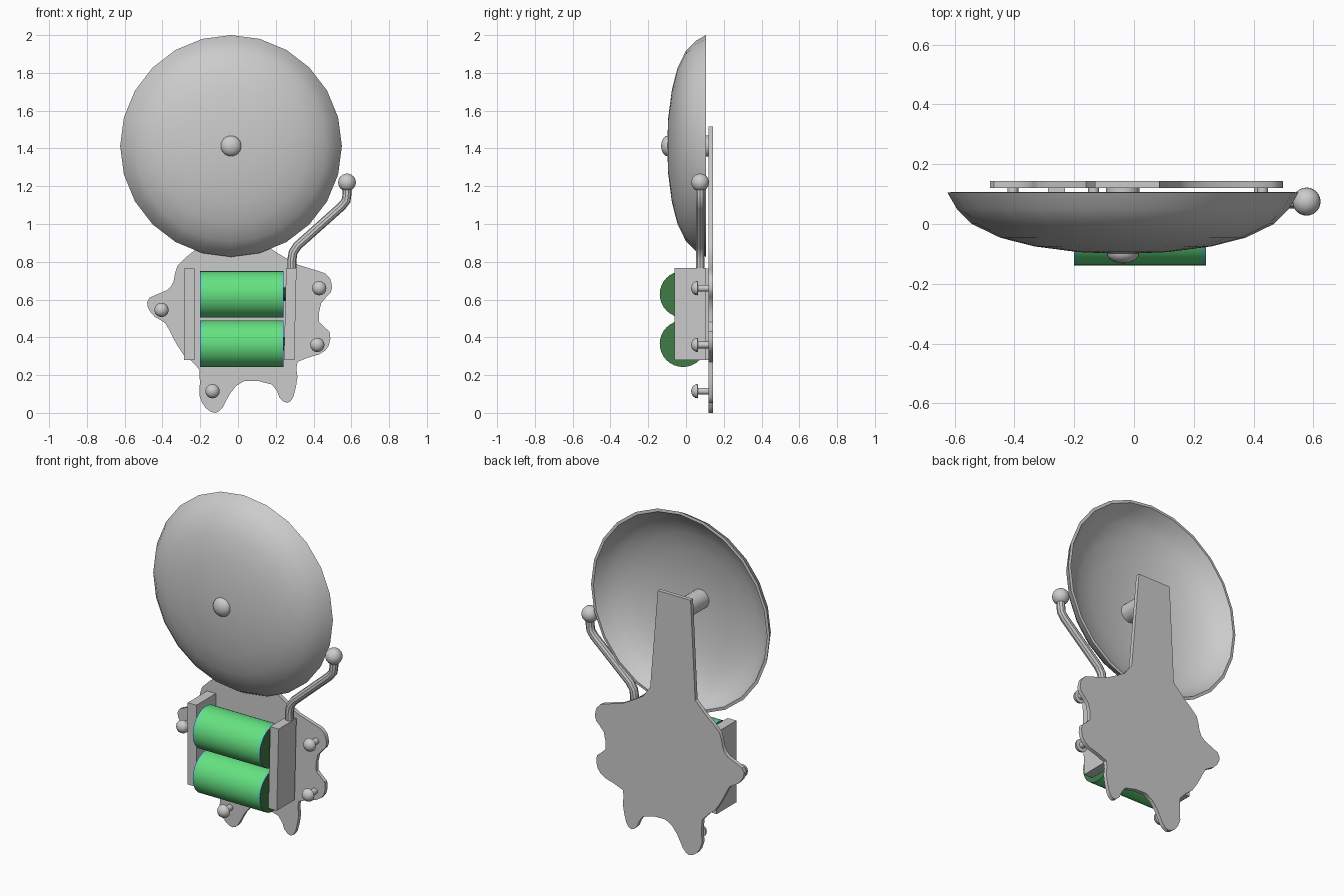
import bpy, bmesh, math
from mathutils import Vector

if "Cube" in bpy.data.objects:
    bpy.data.objects.remove(bpy.data.objects["Cube"])


def material(name, rgb):
    m = bpy.data.materials.new(name)
    m.diffuse_color = (*rgb, 1)
    m.use_nodes = True
    m.node_tree.nodes["Principled BSDF"].inputs["Base Color"].default_value = m.diffuse_color
    return m


green = material("green", (0.13, 0.76, 0.22))
teal = material("teal", (0.12, 0.66, 0.47))
dark_green = material("dark_green", (0.05, 0.2, 0.06))
black = material("black", (0.02, 0.05, 0.02))


def finish(name, bm, mats=()):
    bmesh.ops.recalc_face_normals(bm, faces=bm.faces)
    me = bpy.data.meshes.new(name)
    bm.to_mesh(me)
    bm.free()
    for m in mats:
        me.materials.append(m)
    ob = bpy.data.objects.new(name, me)
    bpy.context.collection.objects.link(ob)
    return ob


def lathe(name, profile, a, b, axis="Y", sides=24, mats=(), slots=None):
    """Turn (radius, position along axis) points; a, b are the two cross coordinates."""
    bm = bmesh.new()

    def point(r, h, t):
        u, v = a + r * math.cos(t), b + r * math.sin(t)
        return bm.verts.new((u, h, v) if axis == "Y" else (h, u, v))

    rings = []
    for r, h in profile:
        n = 1 if r == 0 else sides
        rings.append([point(r, h, math.tau * i / sides) for i in range(n)])
    for k, (p, q) in enumerate(zip(rings, rings[1:])):
        for i in range(sides):
            j = (i + 1) % sides
            vs = [p[i % len(p)], p[j % len(p)], q[j % len(q)], q[i % len(q)]]
            f = bm.faces.new(list(dict.fromkeys(vs)))
            f.material_index = slots[k] if slots else 0
    return finish(name, bm, mats)


def prism(name, pts, y0, y1):
    """Extrude an outline in the x-z plane from y0 to y1."""
    bm = bmesh.new()
    f = bm.faces.new([bm.verts.new((x, y0, z)) for x, z in pts])
    new = bmesh.ops.extrude_face_region(bm, geom=[f])["geom"]
    bmesh.ops.translate(bm, vec=(0, y1 - y0, 0),
                        verts=[v for v in new if isinstance(v, bmesh.types.BMVert)])
    return finish(name, bm)


def dome(r, tip, base, steps=5):
    """Profile of a rounded head from its tip to its full radius."""
    return [(r * math.sin(t) if i else 0, base + (tip - base) * math.cos(t))
            for i, t in ((i, i * math.pi / 2 / steps) for i in range(steps + 1))]


# Bell: thin shallow dish with an open back
BX, BZ = -0.037, 1.413
outer = [(0, -0.1), (0.15, -0.094), (0.295, -0.075), (0.41, -0.046),
         (0.505, 0.0), (0.555, 0.05), (0.587, 0.105)]
inner = [(0.57, 0.107), (0.54, 0.058), (0.492, 0.012), (0.402, -0.031),
         (0.29, -0.06), (0.148, -0.079), (0, -0.085)]
lathe("bell", outer + inner, BX, BZ)
lathe("bell_cap", dome(0.055, -0.132, -0.095) + [(0.055, -0.085), (0, -0.085)], BX, BZ)
lathe("bell_post", [(0, -0.09), (0.056, -0.09), (0.056, 0.125), (0, 0.125)], BX, BZ)

# Back plate: lobed outline, rounded by one subdivision, plus a tapered strap
lobes = [Vector(p) for p in [
    (-.23, .86), (-.32, .78), (-.34, .70), (-.375, .65), (-.468, .61), (-.478, .56),
    (-.44, .508), (-.385, .475), (-.345, .40), (-.29, .31), (-.205, .23), (-.205, .095),
    (-.17, .025), (-.12, 0), (-.08, .03), (-.04, .105), (.035, .17), (.18, .15),
    (.22, .08), (.26, .053), (.293, .085), (.315, .19), (.315, .27), (.43, .31),
    (.48, .355), (.485, .43), (.43, .48), (.44, .58), (.49, .635), (.495, .685),
    (.46, .74), (.315, .785), (.18, .865)]]
outline = []
for i in range(len(lobes) - 1):
    p, q = lobes[i], lobes[i + 1]
    before, after = lobes[max(i - 1, 0)], lobes[min(i + 2, len(lobes) - 1)]
    outline += [p, (9 * (p + q) - before - after) / 16]
outline.append(lobes[-1])
strap = [(.135, .93), (.085, 1.515), (-.13, 1.515), (-.16, .93)]
prism("back_plate", [tuple(p) for p in outline] + strap, 0.12, 0.143)

# Coil bracket and slightly tilted armature
prism("coil_bracket", [(-.287, .28), (-.23, .28), (-.23, .765), (-.287, .765)], -0.062, 0.122)
prism("armature", [(.243, .28), (.298, .28), (.31, .768), (.255, .768)], -0.062, 0.105)

# Coils with end bands and iron cores
for label, z in (("upper", 0.628), ("lower", 0.366)):
    R = 0.123
    lathe(label + "_coil", [(0, -.2), (R, -.2), (R, -.185), (R, .225), (R, .24), (0, .24)],
          -0.016, z, "X", 32, (green, teal, dark_green), (2, 1, 0, 1, 2))
    lathe(label + "_core", [(0, .2), (.035, .2), (.035, .257), (0, .257)],
          -0.016, z, "X", 16, (black,))

# Mounting screws
for i, (x, z) in enumerate([(.43, .66), (.42, .36), (-.135, .115), (-.405, .545)]):
    lathe(f"screw_{i + 1}", dome(0.038, 0.027, 0.062)
          + [(0.018, 0.064), (0.018, 0.125), (0, 0.125)], x, z, sides=16)

# Hammer arm and ball
curve = bpy.data.curves.new("hammer_arm", "CURVE")
curve.dimensions = "3D"
curve.bevel_depth = 0.024
curve.bevel_resolution = 3
curve.use_fill_caps = True
path = [(.285, .74), (.285, .81), (.292, .85), (.315, .885),
        (.55, 1.095), (.573, 1.125), (.577, 1.16), (.577, 1.21)]
spline = curve.splines.new("POLY")
spline.points.add(len(path) - 1)
for pt, (x, z) in zip(spline.points, path):
    pt.co = (x, 0.075, z, 1)
arm = bpy.data.objects.new("hammer_arm", curve)
bpy.context.collection.objects.link(arm)
bpy.context.view_layer.objects.active = arm
arm.select_set(True)
bpy.ops.object.convert(target="MESH")
bpy.ops.mesh.primitive_uv_sphere_add(segments=24, ring_count=12, radius=0.047,
                                     location=(0.577, 0.075, 1.22))
bpy.context.object.name = "hammer_ball"

# Smooth the rounded surfaces, keep edges crisp
bpy.ops.object.select_all(action="SELECT")
bpy.ops.object.shade_smooth_by_angle(angle=math.radians(35))
